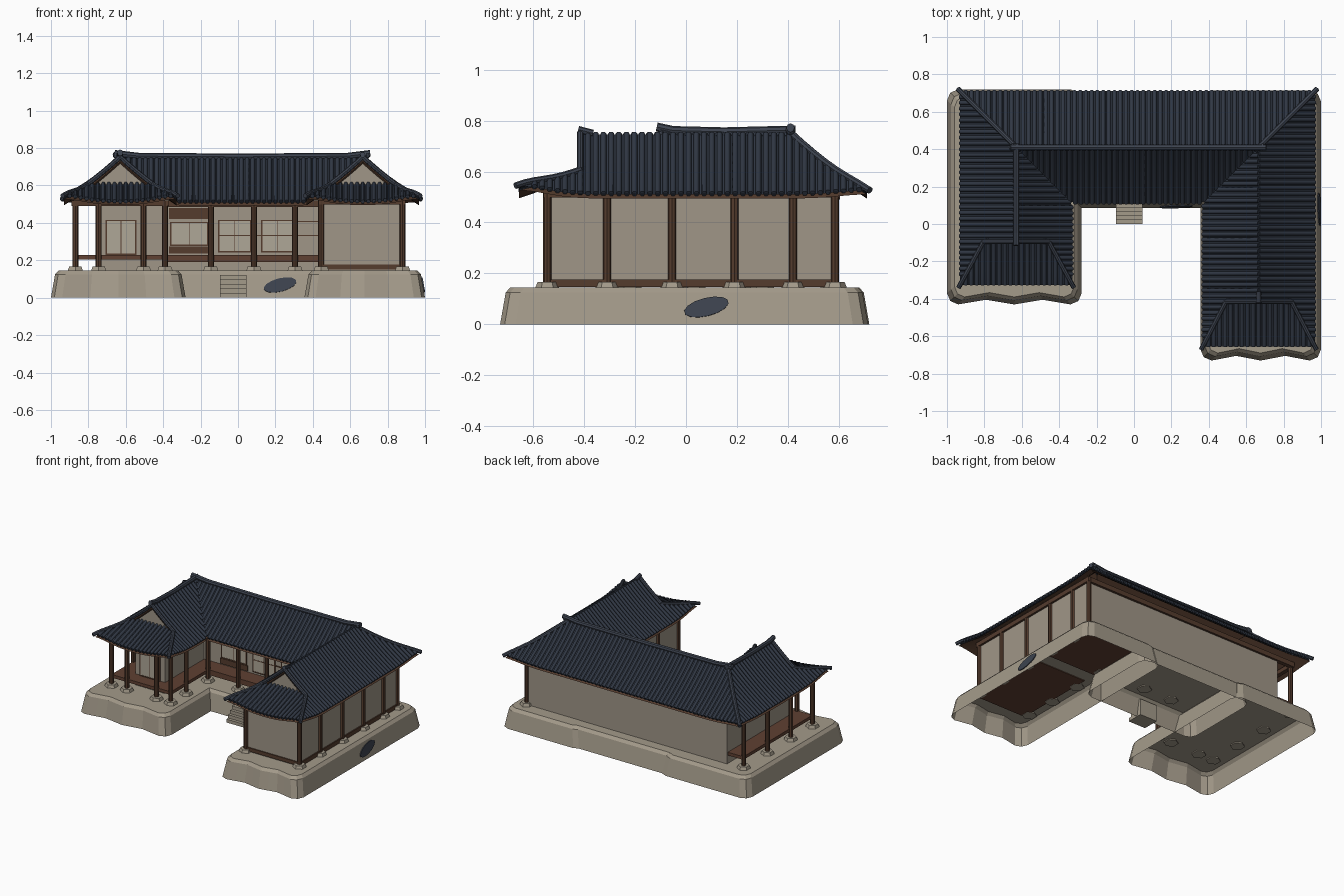
import bpy, bmesh, math
from mathutils import Vector, Matrix

if "Cube" in bpy.data.objects:
    bpy.data.objects.remove(bpy.data.objects["Cube"])

def mat(name, rgb):
    m = bpy.data.materials.new(name)
    m.diffuse_color = (*rgb, 1)
    m.use_nodes = True
    m.node_tree.nodes["Principled BSDF"].inputs["Base Color"].default_value = m.diffuse_color
    return m

TILE = mat("slate_tile", (0.030, 0.039, 0.058))
RIDGE = mat("ridge_tile", (0.046, 0.056, 0.078))
STONE = mat("stone", (0.37, 0.325, 0.255))
WALL = mat("plaster", (0.35, 0.305, 0.245))
WOOD = mat("timber", (0.090, 0.045, 0.027))
FLOOR = mat("floor_timber", (0.115, 0.052, 0.032))
PAPER = mat("window_paper", (0.43, 0.385, 0.31))

def finish(bm, name, material, smooth=False):
    me = bpy.data.meshes.new(name)
    bm.normal_update()
    bm.to_mesh(me)
    bm.free()
    me.materials.append(material)
    ob = bpy.data.objects.new(name, me)
    bpy.context.collection.objects.link(ob)
    for p in me.polygons:
        p.use_smooth = smooth
    return ob

def boxes(name, material, dims):
    bm = bmesh.new()
    for x0, x1, y0, y1, z0, z1 in dims:
        m = Matrix.Translation(((x0+x1)/2, (y0+y1)/2, (z0+z1)/2)) @ Matrix.Diagonal((x1-x0, y1-y0, z1-z0, 1))
        bmesh.ops.create_cube(bm, size=1, matrix=m)
    return finish(bm, name, material)

def columns(name, material, spots, r0, r1, z0, z1, n):
    bm = bmesh.new()
    for x, y in spots:
        bmesh.ops.create_cone(bm, cap_ends=True, segments=n, radius1=r0, radius2=r1, depth=z1-z0,
                              matrix=Matrix.Translation((x, y, (z0+z1)/2)))
    return finish(bm, name, material)

def tube(bm, pts, r, n=6, tall=1.0):
    rings = []
    for i, p in enumerate(pts):
        t = (pts[min(i+1, len(pts)-1)] - pts[max(i-1, 0)]).normalized()
        s = t.cross(Vector((0, 0, 1))).normalized()
        u = s.cross(t)
        rings.append([bm.verts.new(p + s*r*math.cos(a) + u*r*tall*math.sin(a))
                      for a in (2*math.pi*k/n for k in range(n))])
    for a, b in zip(rings, rings[1:]):
        for k in range(n):
            bm.faces.new((a[k], a[(k+1) % n], b[(k+1) % n], b[k]))
    bm.faces.new(rings[0][::-1])
    bm.faces.new(rings[-1])

# ---------- stone platforms: open shells with sloped, scalloped sides ----------
def platform(name, x0, x1, y0, y1, wob):
    c, pts = 0.06, []
    n = 8 if wob else 2
    for i in range(n + 1):
        t = i/n
        pts.append((x0+c+(x1-x0-2*c)*t, y0 + wob*(0.5-0.5*math.cos(4*math.pi*t))))
    pts += [(x1-c*0.3, y0+c*0.3), (x1, y0+c), (x1, y1-c), (x1-c*0.3, y1-c*0.3), (x1-c, y1),
            (x0+c, y1), (x0+c*0.3, y1-c*0.3), (x0, y1-c), (x0, y0+c), (x0+c*0.3, y0+c*0.3)]
    cx, cy, hx, hy = (x0+x1)/2, (y0+y1)/2, (x1-x0)/2, (y1-y0)/2
    bm = bmesh.new()
    rings = [[bm.verts.new((cx+(x-cx)*(1-i/hx), cy+(y-cy)*(1-i/hy), z)) for x, y in pts]
             for z, i in ((0, 0), (0.125, 0.022), (0.145, 0.04))]
    k = len(pts)
    for a, b in zip(rings, rings[1:]):
        for j in range(k):
            bm.faces.new((a[j], a[(j+1) % k], b[(j+1) % k], b[j]))
    bm.faces.new(rings[-1])
    finish(bm, name, STONE)

platform("left_platform", -1.0, -0.28, -0.43, 0.72, 0.025)
platform("right_platform", 0.355, 1.0, -0.73, 0.715, 0.025)
platform("middle_platform", -0.42, 0.5, 0.085, 0.70, 0)
boxes("front_steps", STONE, [(-0.095, 0.045, 0.022*i, 0.022*(i+1)+0.01, 0, 0.024*(i+1)) for i in range(5)])
boxes("right_underfloor", FLOOR, [(0.46, 0.88, -0.58, 0.04, 0.137, 0.142), (0.46, 0.88, 0.14, 0.56, 0.137, 0.142)])

# dark oval patches on the platform sides
def patch(name, loc, turn):
    bm = bmesh.new()
    m = (Matrix.Translation(loc) @ Matrix.Rotation(turn, 4, 'Z') @ Matrix.Rotation(math.radians(80), 4, 'X')
         @ Matrix.Rotation(0.25, 4, 'Z') @ Matrix.Diagonal((0.09, 0.036, 0.006, 1)))
    bmesh.ops.create_cone(bm, cap_ends=True, segments=14, radius1=1, radius2=1, depth=1, matrix=m)
    finish(bm, name, RIDGE)

patch("front_patch", (0.225, 0.093, 0.068), 0)
patch("side_patch", (0.991, 0.08, 0.068), math.pi/2)

# ---------- walls, posts and verandas ----------
boxes("plaster_walls", WALL, [
    (-0.745, -0.505, -0.12, 0.585, 0.146, 0.53),
    (-0.745, 0.45, 0.33, 0.59, 0.146, 0.53),
    (0.445, 0.88, -0.545, 0.588, 0.146, 0.53)])
side_y = (-0.545, -0.31, -0.055, 0.19, 0.42, 0.585)
posts = [(0.88, y) for y in side_y] + [(0.445, y) for y in side_y[:4]]
posts += [(x, -0.22) for x in (-0.87, -0.745, -0.505, -0.39)]
posts += [(-0.87, y) for y in (0.03, 0.3, 0.575)] + [(-0.39, y) for y in (-0.04, 0.21)]
posts += [(x, 0.21) for x in (-0.145, 0.085, 0.305)]
columns("posts", WOOD, posts, 0.016, 0.016, 0.15, 0.52, 8)
columns("post_stones", STONE, posts, 0.05, 0.038, 0.135, 0.166, 6)
boxes("veranda_floor", FLOOR, [
    (-0.87, -0.745, -0.22, 0.58, 0.205, 0.228), (-0.745, -0.39, -0.22, -0.12, 0.205, 0.228),
    (-0.505, -0.39, -0.12, 0.33, 0.205, 0.228), (-0.39, 0.445, 0.21, 0.33, 0.19, 0.228)])
boxes("sill_beams", WOOD, [
    (0.45, 0.885, -0.553, -0.53, 0.152, 0.178), (0.87, 0.888, -0.545, 0.585, 0.147, 0.176),
    (0.437, 0.45, -0.545, 0.33, 0.147, 0.176)])
boxes("eave_beams", WOOD, [
    (-0.89, -0.37, -0.235, -0.205, 0.49, 0.52), (-0.885, -0.855, -0.22, 0.59, 0.49, 0.52),
    (-0.405, -0.375, -0.22, 0.21, 0.49, 0.52), (-0.39, 0.445, 0.195, 0.225, 0.485, 0.52),
    (0.43, 0.895, -0.56, -0.53, 0.498, 0.53), (0.865, 0.895, -0.545, 0.6, 0.498, 0.53),
    (0.43, 0.46, -0.545, 0.21, 0.498, 0.53), (-0.88, 0.88, 0.575, 0.605, 0.49, 0.525)])

# windows: paper plates with thin timber frames
plates, frames = [], []
for x0, x1, y, z0, z1 in ((-0.70, -0.55, -0.12, 0.235, 0.41), (-0.355, -0.165, 0.33, 0.285, 0.40),
                          (-0.10, 0.065, 0.33, 0.25, 0.41), (0.13, 0.29, 0.33, 0.25, 0.41)):
    plates.append((x0, x1, y-0.006, y, z0, z1))
    xm = (x0+x1)/2
    for a, b in ((x0-0.008, x0), (xm-0.002, xm+0.002), (x1, x1+0.008)):
        frames.append((a, b, y-0.008, y, z0, z1))
    for a, b in ((z0-0.008, z0), (z1, z1+0.006)):
        frames.append((x0-0.008, x1+0.008, y-0.008, y, a, b))
frames += [(-0.37, -0.15, 0.322, 0.33, 0.42, 0.48), (-0.37, -0.15, 0.322, 0.33, 0.235, 0.275),
           (-0.10, 0.43, 0.323, 0.33, 0.33, 0.336), (0.30, 0.43, 0.323, 0.33, 0.405, 0.411)]
boxes("window_paper", PAPER, plates)
boxes("window_frames", WOOD, frames)

# ---------- tiled roof ----------
HALF, RY, BACK, INNER = 0.30, 0.41, 0.71, 0.11
LX, RX, HIP = -0.63, 0.667, 0.175
WINGS = ((LX, -0.095, -0.325, 1), (RX, -0.415, -0.655, -1))   # ridge x, gable y, eave y, inner side
CORNERS = [(x+s*HALF, BACK, 0.016) for x, s in ((LX, -1), (RX, 1))]
CORNERS += [(w[0]+s*HALF, w[2], 0.032) for w in WINGS for s in (-1, 1)]

def height(d):
    t = d/HALF
    return 0.745 - 0.235*(1.17*t - 0.17*t*t)

def pt(x, y, d):
    lift = sum(h*math.exp(-((x-a)**2+(y-b)**2)/0.022) for a, b, h in CORNERS)
    return Vector((x, y, height(d)+lift))

def spread(a, b, step=0.0305):
    n = max(1, round((b-a)/step))
    return [a+(b-a)*i/n for i in range(n+1)]

def run(f, s, e, n=7):
    return [f(s+(e-s)*i/n) for i in range(n+1)]

patches = []   # each patch is a row of slope lines
patches.append([run(lambda d: pt(x, RY+d, d), max(0, LX-x, x-RX), HALF)
                for x in spread(LX-HALF, RX+HALF)])
patches.append([run(lambda d: pt(x, RY-d, d), 0, min(HALF, x-LX, RX-x)) for x in spread(LX+0.015, RX-0.015)])
for xc, yg, ye, inn in WINGS:
    for s in (-1, 1):
        top = RY-0.015 if s == inn else BACK
        patches.append([run(lambda d: pt(xc+s*d, y, d), max(0, y-RY),
                            min(HALF, RY-y) if s == inn else HALF) for y in spread(yg, top)])
        patches.append([run(lambda d: pt(xc+s*d, y, d), HIP+(HALF-HIP)*(yg-y)/(yg-ye), HALF)
                        for y in spread(ye, yg)])
    patches.append([run(lambda d: pt(xc+u, yg+(d-HIP)/(HALF-HIP)*(ye-yg), d), max(HIP-0.015, abs(u)), HALF)
                    for u in spread(-HALF, HALF)])

def sheet(bm, lines, dz):
    vs = [[bm.verts.new(p+Vector((0, 0, dz))) for p in ln] for ln in lines]
    for a, b in zip(vs, vs[1:]):
        for k in range(len(a)-1):
            bm.faces.new((a[k], a[k+1], b[k+1], b[k]))

deck, soffit, ribs = bmesh.new(), bmesh.new(), bmesh.new()
for lines in patches:
    sheet(deck, lines, 0)
    sheet(soffit, lines, -0.016)
    for ln in lines:
        if (ln[-1]-ln[0]).length > 0.02:
            tube(ribs, [p+Vector((0, 0, 0.003)) for p in ln], 0.0115)
finish(deck, "roof_deck", TILE)
finish(soffit, "roof_soffit", WOOD)
finish(ribs, "roof_tile_ribs", TILE, True)
bpy.context.view_layer.objects.active = bpy.data.objects["roof_tile_ribs"]
bpy.context.active_object.select_set(True)
bpy.ops.object.shade_smooth_by_angle(angle=math.radians(65))

# ridge caps, hips and gable verges
bm = bmesh.new()
up = Vector((0, 0, 0.008))
tube(bm, [Vector((x, RY, z)) for x, z in ((LX-0.03, 0.772), (LX+0.1, 0.757), (0, 0.753), (RX-0.08, 0.757), (RX+0.04, 0.772))], 0.016, 8, 1.1)
tube(bm, [Vector((LX, y, z)) for y, z in ((-0.115, 0.775), (-0.05, 0.761), (0.15, 0.756), (0.43, 0.763))], 0.016, 8, 1.1)
for x, s in ((LX, -1), (RX, 1)):
    tube(bm, run(lambda d: pt(x+s*d, RY+d, d)+up, 0, HALF+0.012), 0.014, 8)
    bmesh.ops.create_uvsphere(bm, u_segments=8, v_segments=6, radius=0.02, matrix=Matrix.Translation((x+s*0.02, RY, 0.763)))
for xc, yg, ye, inn in WINGS:
    for s in (-1, 1):
        tube(bm, run(lambda d: pt(xc+s*d, yg+(d-HIP)/(HALF-HIP)*(ye-yg), d)+up, HIP, HALF+0.008), 0.013, 8)
        tube(bm, run(lambda d: pt(xc+s*d, yg, d)+up, 0, HIP), 0.013, 8)
    tube(bm, [Vector((xc, yg-0.008, 0.765)), Vector((xc, yg+0.05, 0.75))], 0.014, 8)
finish(bm, "ridge_caps", RIDGE)

# plaster gables with timber verge boards
gable, verge = bmesh.new(), bmesh.new()
for xc, yg, ye, inn in WINGS:
    y = yg+0.015
    gable.faces.new([gable.verts.new(v) for v in ((xc-HIP, y, height(HIP)-0.01), (xc+HIP, y, height(HIP)-0.01), (xc, y, 0.74))])
    for s in (-1, 1):
        tube(verge, run(lambda d: Vector((xc+s*d, yg+0.006, height(d)-0.017)), 0, HIP), 0.008, 4)
finish(gable, "gable_panels", WALL)
finish(verge, "gable_verges", WOOD)
